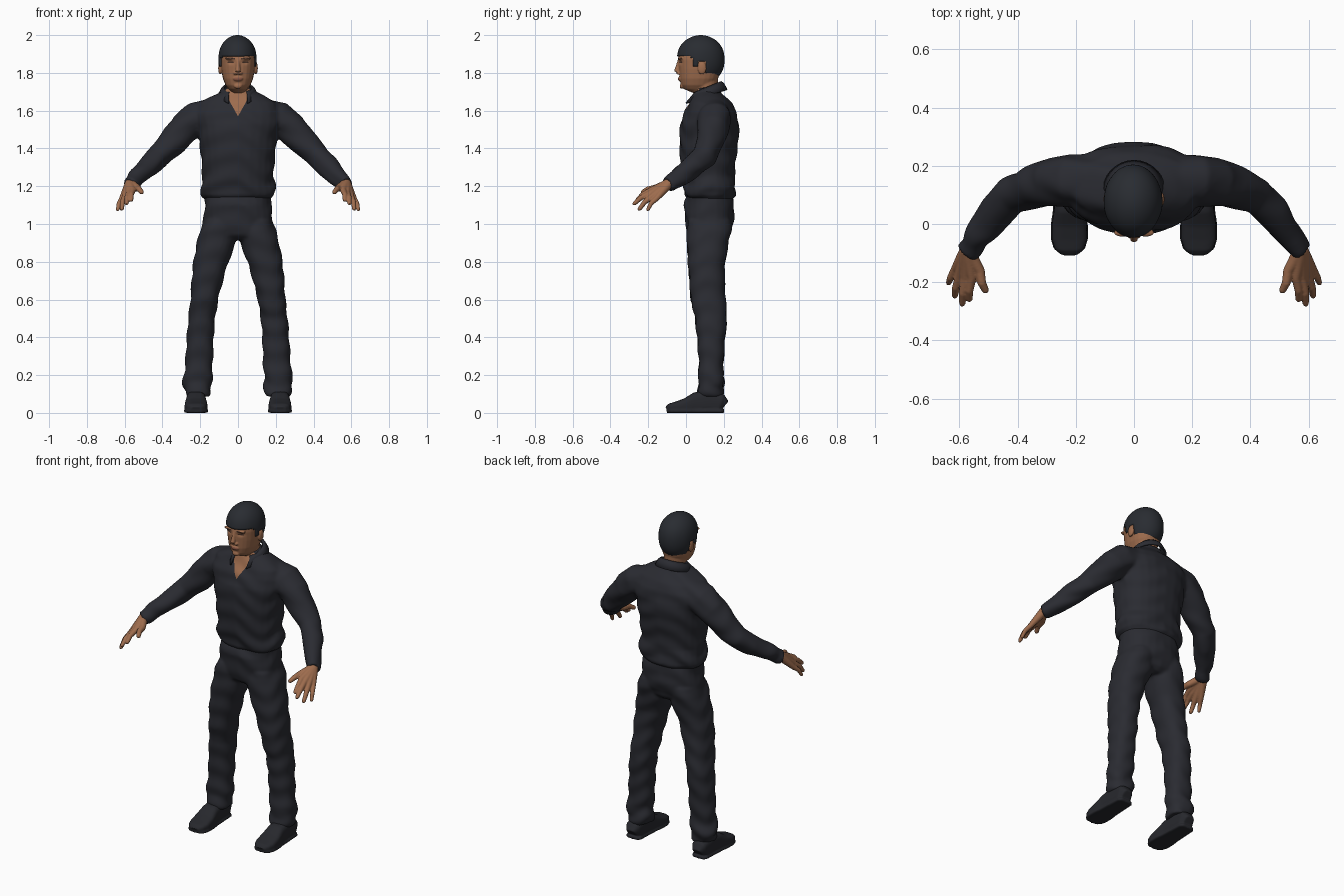
import bpy, bmesh, math
from mathutils import Vector, Matrix

if "Cube" in bpy.data.objects:
    bpy.data.objects.remove(bpy.data.objects["Cube"])


def material(name, rgb):
    m = bpy.data.materials.new(name)
    m.use_nodes = True
    m.diffuse_color = (*rgb, 1)
    m.node_tree.nodes["Principled BSDF"].inputs["Base Color"].default_value = (*rgb, 1)
    return m


CLOTH = material("dark cloth", (.023, .024, .031))
HAIR = material("black hair", (.022, .025, .031))
SHOE = material("dark leather", (.02, .021, .026))
SKIN = material("skin", (.34, .15, .075))
LIPS = material("lips", (.24, .09, .055))
BROW = material("brow and eye", (.06, .03, .02))


def skin_rings(bm, rings):
    """Bridge equal rings of points into a closed tube."""
    loops = [[bm.verts.new(p) for p in ring] for ring in rings]
    for a, b in zip(loops, loops[1:]):
        for i in range(len(a)):
            j = (i + 1) % len(a)
            bm.faces.new((a[i], a[j], b[j], b[i]))
    bm.faces.new(loops[0])
    bm.faces.new(loops[-1])


def oval(c, u, v, power=2.0, n=24):
    pts = []
    for i in range(n):
        a = math.tau * i / n
        co, si = math.cos(a), math.sin(a)
        pts.append(c + u * math.copysign(abs(co) ** (2 / power), co)
                   + v * math.copysign(abs(si) ** (2 / power), si))
    return pts


def stack(bm, rows, side=1, power=2.3):
    """Horizontal sections: height, front, back, half width, centre x."""
    skin_rings(bm, [oval(Vector((side * x, (f + b) / 2, z)), Vector((w, 0, 0)),
                         Vector((0, (b - f) / 2, 0)), power)
                    for z, f, b, w, x in rows])


def tube(bm, rows, side=1, power=2.0):
    """Sections square to a path: point, half width, half height."""
    pts = [Vector((side * x, y, z)) for x, y, z, w, h in rows]
    rings = []
    for i, (p, row) in enumerate(zip(pts, rows)):
        t = (pts[min(i + 1, len(pts) - 1)] - pts[max(i - 1, 0)]).normalized()
        u = t.cross(Vector((0, 0, 1))).normalized()
        rings.append(oval(p, u * row[3], t.cross(u) * row[4], power))
    skin_rings(bm, rings)


def blob(bm, centre, size):
    bmesh.ops.create_uvsphere(bm, u_segments=20, v_segments=12, radius=1,
                              matrix=Matrix.Translation(centre) @ Matrix.Diagonal((*size, 1)))


def make(name, bm, mats):
    bmesh.ops.recalc_face_normals(bm, faces=bm.faces)
    me = bpy.data.meshes.new(name)
    bm.to_mesh(me)
    bm.free()
    for m in mats:
        me.materials.append(m)
    ob = bpy.data.objects.new(name, me)
    bpy.context.collection.objects.link(ob)
    me.polygons.foreach_set("use_smooth", [True] * len(me.polygons))
    return ob


def fuse(name, bm, voxel, mats, relax=5, shift=None):
    """Merge overlapping volumes into one smooth skin, then nudge its points."""
    ob = make(name, bm, mats)
    rm = ob.modifiers.new("merge", 'REMESH')
    rm.mode, rm.voxel_size = 'VOXEL', voxel
    sm = ob.modifiers.new("relax", 'SMOOTH')
    sm.factor, sm.iterations = .5, relax
    dg = bpy.context.evaluated_depsgraph_get()
    me = bpy.data.meshes.new_from_object(ob.evaluated_get(dg))
    ob.modifiers.clear()
    ob.data = me
    me.materials.clear()
    for m in mats:
        me.materials.append(m)
    if shift:
        moves = [shift(v.co, v.normal) for v in me.vertices]
        for v, d in zip(me.vertices, moves):
            v.co += d
    me.polygons.foreach_set("use_smooth", [True] * len(me.polygons))
    me.polygons.foreach_set("material_index", [0] * len(me.polygons))
    return ob


def folds(co, no):
    """Soft cloth creases, stronger at the ankles and the hem."""
    x, y, z = co
    amp = .003 + .004 * math.exp(-((z - .15) / .08) ** 2) + .003 * math.exp(-((z - 1.2) / .06) ** 2)
    return no * amp * math.sin(52 * z + 17 * abs(x) + 2 * math.sin(21 * y + 9 * x))


# Shirt: torso and both sleeves
bm = bmesh.new()
stack(bm, [(1.125, .02, .235, .165, 0), (1.15, -.008, .262, .195, 0), (1.19, -.015, .264, .2, 0),
           (1.25, -.022, .256, .188, 0), (1.35, -.032, .266, .195, 0), (1.45, -.035, .28, .207, 0),
           (1.53, -.03, .28, .225, 0), (1.59, -.01, .268, .235, 0), (1.64, .015, .242, .21, 0),
           (1.675, .035, .21, .145, 0), (1.7, .045, .185, .09, 0), (1.725, .05, .175, .073, 0)])
for s in (1, -1):
    tube(bm, [(.12, .15, 1.585, .085, .085), (.22, .15, 1.56, .09, .087), (.28, .145, 1.51, .083, .085),
              (.35, .125, 1.43, .073, .074), (.42, .1, 1.36, .063, .066), (.47, .045, 1.31, .06, .06),
              (.53, -.035, 1.25, .049, .049), (.575, -.097, 1.212, .038, .04)], s)
shirt = fuse("shirt", bm, .009, [CLOTH, SKIN], 6, folds)

# Open neck: cut a clean V and colour the chest inside it
TIP, SLOPE = 1.57, .56
bm = bmesh.new()
bm.from_mesh(shirt.data)
for s in (1, -1):
    bmesh.ops.bisect_plane(bm, geom=bm.verts[:] + bm.edges[:] + bm.faces[:],
                           plane_co=(0, 0, TIP), plane_no=(s, 0, -SLOPE))
for f in bm.faces:
    c = f.calc_center_median()
    if c.y < .07 and abs(c.x) < (c.z - TIP) * SLOPE:
        f.material_index = 1
bm.to_mesh(shirt.data)
bm.free()

# Folded collar, open at the front
bm = bmesh.new()
rows = []
for i in range(25):
    a = math.radians(35 + 290 * i / 24)
    sx, cy = math.sin(a), math.cos(a)
    front = max(0, cy)
    y = .112 - .075 * cy
    top = 1.69 + .4 * (y - .02)
    rows.append([bm.verts.new(p) for p in (
        (sx * .074, y, top),
        (sx * .09, .112 - .09 * cy, top - .012),
        (sx * (.108 - .02 * front), .112 - (.108 + .04 * front) * cy, top - .045 - .02 * front))])
for a, b in zip(rows, rows[1:]):
    for k in (0, 1):
        bm.faces.new((a[k], b[k], b[k + 1], a[k + 1]))
collar = make("collar", bm, [CLOTH])
collar.modifiers.new("thickness", 'SOLIDIFY').thickness = .01

# Trousers: hips and both legs
bm = bmesh.new()
stack(bm, [(1.17, .01, .24, .178, 0), (1.1, -.012, .255, .176, 0), (1.04, -.006, .257, .182, 0),
           (.98, .002, .245, .19, 0), (.94, .01, .23, .17, 0), (.915, .04, .2, .12, 0)])
for s in (1, -1):
    stack(bm, [(1.02, .01, .24, .08, .1), (.97, .002, .242, .095, .105), (.9, .005, .226, .103, .115),
               (.8, .01, .207, .093, .143), (.7, .018, .205, .083, .163), (.6, .025, .21, .073, .178),
               (.5, .048, .218, .071, .192), (.4, .058, .207, .071, .2), (.3, .066, .2, .073, .204),
               (.2, .068, .195, .074, .211), (.15, .06, .202, .078, .215), (.12, .062, .2, .073, .213),
               (.09, .066, .195, .064, .209)], s)
fuse("trousers", bm, .009, [CLOTH], 5, folds)

for s, label in ((1, "left"), (-1, "right")):
    # Shoe, from heel to toe
    bm = bmesh.new()
    shape = [(.203, .03, .07), (.185, .046, .1), (.12, .05, .125), (.05, .053, .108), (0, .06, .078),
             (-.05, .061, .06), (-.085, .05, .05), (-.102, .03, .034)]
    tube(bm, [(.222, y, h / 2, w, h / 2) for y, w, h in shape], s, 3.2)
    # Welt of the sole
    tube(bm, [(.222, y, .009, w + .004, .009) for y, w, h in shape], s, 5)
    fuse(label + "_shoe", bm, .006, [SHOE], 2)

    # Hand: each finger runs from the wrist over its knuckle to its tip
    bm = bmesh.new()
    wrist = Vector((.572, -.088, 1.217))
    for k, t, r in (((.53, -.162, 1.19), (.507, -.237, 1.165), 1.1),
                    ((.557, -.185, 1.178), (.566, -.266, 1.122), 1),
                    ((.578, -.187, 1.163), (.591, -.282, 1.103), 1),
                    ((.598, -.176, 1.148), (.617, -.253, 1.073), 1),
                    ((.614, -.155, 1.136), (.639, -.207, 1.07), .9)):
        k, t = Vector(k), Vector(t)
        bend = k.lerp(t, .5) + Vector((.004, -.004, .006))
        path = [(wrist, .026), (wrist.lerp(k, .5), .021), (k, .0165 * r), (bend, .0135 * r),
                (k.lerp(t, .9), .011 * r), (t, .006)]
        tube(bm, [(*p, q, q) for p, q in path], s)
    fuse(label + "_hand", bm, .004, [SKIN], 3)

# Head: neck, skull, nose, brows, lips and ears
bm = bmesh.new()
stack(bm, [(1.58, .055, .165, .056, 0), (1.66, .045, .165, .06, 0), (1.78, .03, .17, .064, 0)], power=2)
stack(bm, [(1.695, .035, .1, .03, 0), (1.715, -.012, .13, .05, 0), (1.735, -.026, .15, .066, 0),
           (1.77, -.034, .17, .08, 0), (1.82, -.038, .185, .089, 0), (1.87, -.043, .19, .092, 0),
           (1.92, -.032, .185, .09, 0), (1.96, 0, .165, .07, 0), (1.98, .04, .12, .035, 0)], power=2.2)
tube(bm, [(0, -.036, 1.865, .009, .009), (0, -.042, 1.835, .011, .012), (0, -.05, 1.808, .014, .014),
          (0, -.045, 1.793, .013, .01)])
blob(bm, (0, -.033, 1.768), (.026, .01, .012))
blob(bm, (0, -.022, 1.73), (.022, .012, .014))
for s in (1, -1):
    blob(bm, (s * .015, -.04, 1.798), (.009, .01, .008))
    blob(bm, (s * .04, -.03, 1.878), (.03, .014, .009))
    blob(bm, (s * .095, .085, 1.825), (.01, .023, .034))


def sockets(co, no):
    d = ((abs(co.x) - .037) / .018) ** 2 + ((co.z - 1.857) / .011) ** 2
    return Vector((0, .007 * math.exp(-d) if co.y < .02 else 0, 0))


head = fuse("head", bm, .0038, [SKIN, LIPS, BROW], 5, sockets)
for p in head.data.polygons:
    x, y, z = abs(p.center.x), p.center.y, p.center.z
    if y > .02:
        continue
    if (x / .025) ** 2 + ((z - 1.768) / .009) ** 2 < 1:
        p.material_index = 1
    eye = ((x - .038) / .017) ** 2 + ((z - 1.856) / .0045) ** 2 < 1
    brow = .017 < x < .062 and abs(z - 1.879 + .15 * abs(x - .04)) < .0035
    if eye or brow:
        p.material_index = 2

# Hair cap, trimmed above the brow, around the ears and at the nape
bm = bmesh.new()
bmesh.ops.create_uvsphere(bm, u_segments=56, v_segments=44, radius=1)
for v in bm.verts:
    puff = 1 + .035 * math.sin(2 * math.acos(max(-1, min(1, v.co.z)))) ** 2
    wave = 1 + .006 * math.sin(9 * v.co.x + 7 * v.co.y) * (1 - v.co.z)
    v.co = Vector((v.co.x * .101 * puff * wave - .003, v.co.y * .126 * puff + .078, v.co.z * .13 + 1.87))


def hairline(x, y):
    if y < .035:
        return 1.893 - .25 * max(0, abs(x) - .05)
    if y < .07:
        return 1.83
    return 1.858 if y < .108 else 1.775


cut = [f for f in bm.faces
       if f.calc_center_median().z < hairline(f.calc_center_median().x, f.calc_center_median().y)]
bmesh.ops.delete(bm, geom=cut, context='FACES')
hair = make("hair", bm, [HAIR])
solid = hair.modifiers.new("thickness", 'SOLIDIFY')
solid.thickness, solid.offset = .016, -1
